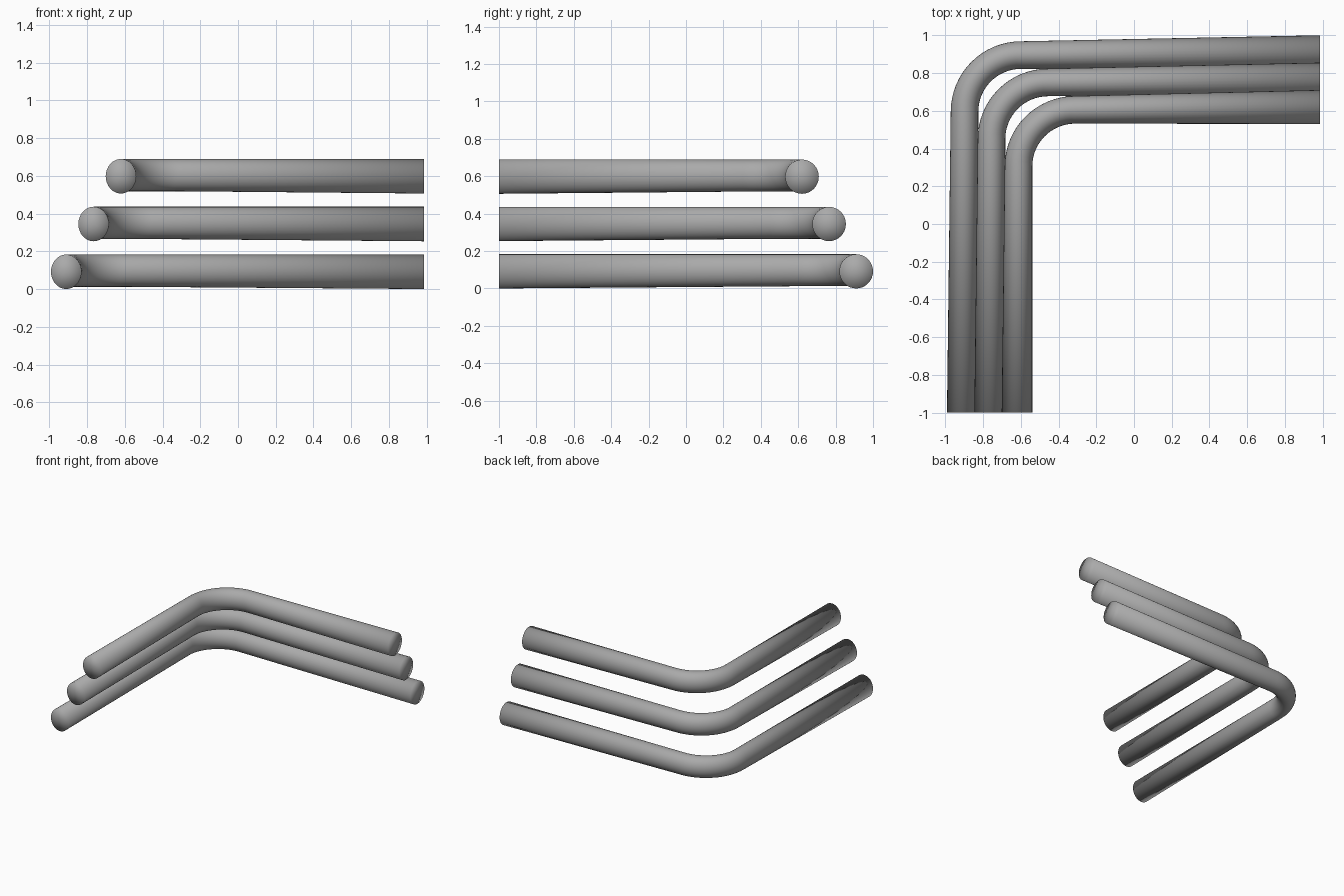
import bpy
import bmesh
from math import sin, cos, pi
from mathutils import Vector

if "Cube" in bpy.data.objects:
    bpy.data.objects.remove(bpy.data.objects["Cube"], do_unlink=True)

SIDES = 32
ARC_STEPS = 16
BEND = 0.30          # centreline radius of the bend

grey = bpy.data.materials.new("pipe grey")
grey.use_nodes = True
colour = (0.4, 0.4, 0.4, 1)
grey.diffuse_color = colour
grey.node_tree.nodes["Principled BSDF"].inputs["Base Color"].default_value = colour


def add_ring(bm, centre, angle, half_width, half_height):
    """Oval ring whose wide axis lies level, turned by angle."""
    across = Vector((cos(angle), -sin(angle), 0)) * half_width
    up = Vector((0, 0, half_height))
    turns = [2 * pi * i / SIDES for i in range(SIDES)]
    return [bm.verts.new(centre + across * cos(t) + up * sin(t)) for t in turns]


def add_cap(bm, ring, centre):
    hub = bm.verts.new(centre)
    for a, b in zip(ring, ring[1:] + ring[:1]):
        bm.faces.new((a, b, hub))


def make_pipe(name, step, height):
    bm = bmesh.new()
    front = Vector((-0.62 - 0.145 * step, -1, height))
    side = Vector((0.985, 0.62 + 0.145 * step, height))
    bend_z = height + 0.006
    hub = Vector((-0.612 - 0.143 * step + BEND, 0.605 + 0.145 * step - BEND, bend_z))

    # Flared front end, slimmer quarter bend, flared side end
    rings = [add_ring(bm, front, 0, 0.081, 0.0915)]
    for i in range(ARC_STEPS + 1):
        a = pi / 2 * i / ARC_STEPS
        centre = hub + Vector((-cos(a), sin(a), 0)) * BEND
        rings.append(add_ring(bm, centre, a, 0.073, 0.0855))
    rings.append(add_ring(bm, side, pi / 2, 0.09, 0.0915))

    # Skin between the rings
    for r, s in zip(rings, rings[1:]):
        for i in range(SIDES):
            j = (i + 1) % SIDES
            bm.faces.new((r[i], r[j], s[j], s[i]))
    add_cap(bm, rings[0], front)
    add_cap(bm, rings[-1], side)
    bmesh.ops.recalc_face_normals(bm, faces=bm.faces)
    for face in bm.faces:
        face.smooth = True

    mesh = bpy.data.meshes.new(name)
    bm.to_mesh(mesh)
    bm.free()
    mesh.materials.append(grey)
    bpy.context.collection.objects.link(bpy.data.objects.new(name, mesh))


# Three stacked pipes, the lowest furthest out
for step, name in enumerate(("upper_pipe", "middle_pipe", "lower_pipe")):
    make_pipe(name, step, 0.5975 - 0.253 * step)
